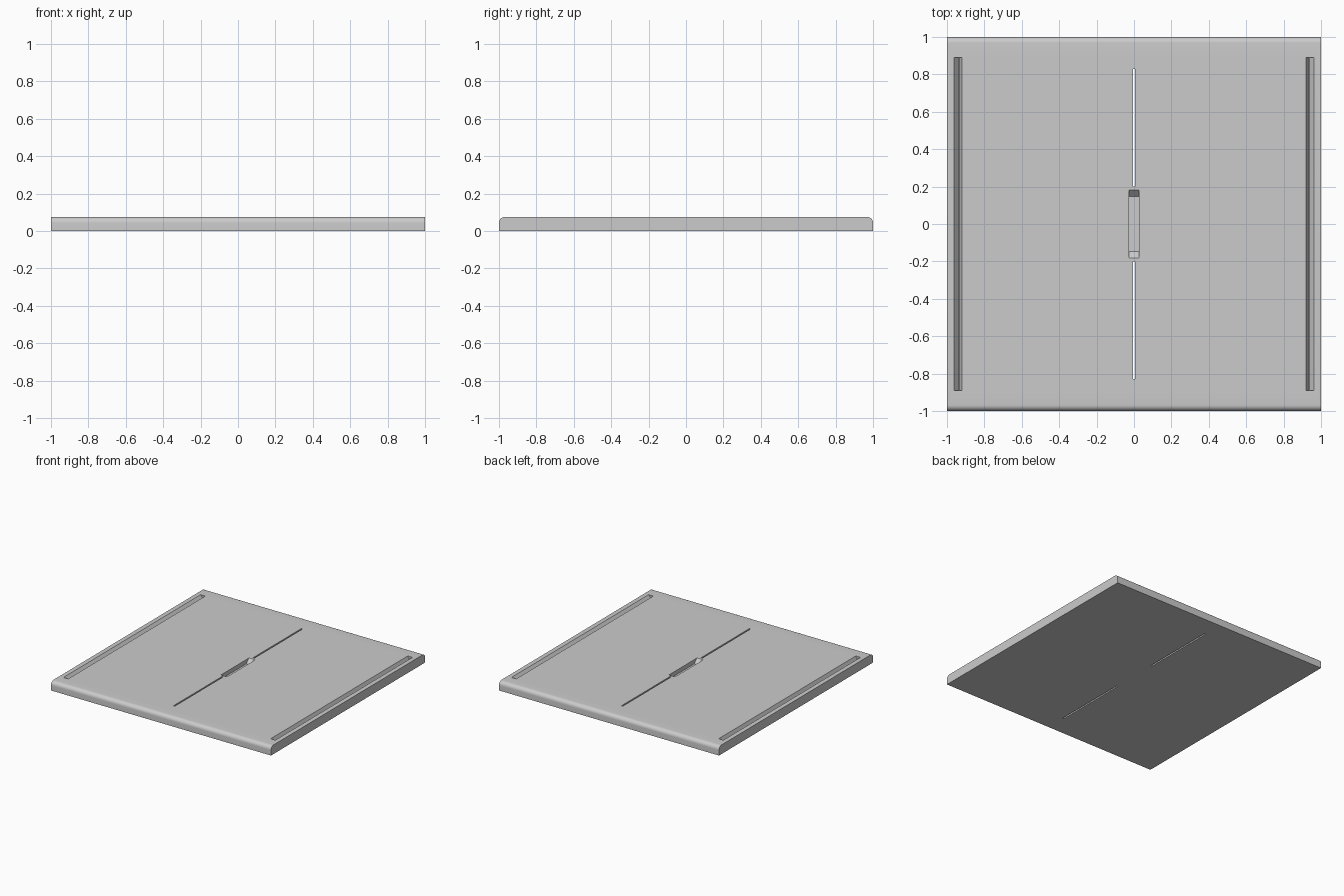
import bpy, bmesh, math
from mathutils import Vector

if "Cube" in bpy.data.objects:
    bpy.data.objects.remove(bpy.data.objects["Cube"])

H = 0.075   # slab thickness
R = 0.032   # rounding of front and back top edges


def prism(name, points, vec):
    """Closed prism: a flat outline pushed along vec."""
    bm = bmesh.new()
    face = bm.faces.new([bm.verts.new(p) for p in points])
    ext = bmesh.ops.extrude_face_region(bm, geom=[face])
    verts = [g for g in ext["geom"] if isinstance(g, bmesh.types.BMVert)]
    bmesh.ops.translate(bm, verts=verts, vec=Vector(vec))
    bmesh.ops.recalc_face_normals(bm, faces=bm.faces)
    mesh = bpy.data.meshes.new(name)
    bm.to_mesh(mesh)
    bm.free()
    obj = bpy.data.objects.new(name, mesh)
    bpy.context.collection.objects.link(obj)
    return obj


def cut(target, cutter):
    cutter.hide_render = True
    mod = target.modifiers.new("cut", "BOOLEAN")
    mod.operation, mod.solver, mod.object = "DIFFERENCE", "EXACT", cutter
    bpy.context.view_layer.objects.active = target
    bpy.ops.object.modifier_apply(modifier=mod.name)
    bpy.data.objects.remove(cutter)


# Slab: side profile with rounded front and back top edges
profile = [(-1, -1, 0), (-1, 1, 0)]
for cy, start in ((1 - R, 0), (-1 + R, 90)):
    for i in range(9):
        a = math.radians(start + i * 90 / 8)
        profile.append((-1, cy + R * math.cos(a), H - R + R * math.sin(a)))
slab = prism("slab", profile, (2, 0, 0))

# Finger grooves along both sides: skewed V section
top = H + 0.02
for s in (-1, 1):
    section = [(0.963, top), (0.963, H), (0.937, H - 0.032), (0.934, H - 0.032), (0.92, H), (0.92, top)]
    cut(slab, prism("groove_cutter", [(s * x, -0.89, z) for x, z in section], (0, 1.78, 0)))

# Central recess with ramped ends
section = [(-0.183, top), (-0.183, H), (-0.147, H - 0.035), (0.147, H - 0.035), (0.183, H), (0.183, top)]
cut(slab, prism("recess_cutter", [(-0.028, y, z) for y, z in section], (0.056, 0, 0)))

# Narrow through slots in front of and behind the recess
for s in (-1, 1):
    outline = [(-0.006, s * 0.2, -0.02), (0.006, s * 0.2, -0.02),
               (0.006, s * 0.83, -0.02), (-0.006, s * 0.83, -0.02)]
    cut(slab, prism("slot_cutter", outline, (0, 0, 0.15)))

# Smooth rounded edges, crisp elsewhere
bpy.ops.object.select_all(action="DESELECT")
slab.select_set(True)
bpy.context.view_layer.objects.active = slab
bpy.ops.object.shade_smooth_by_angle(angle=math.radians(20))
